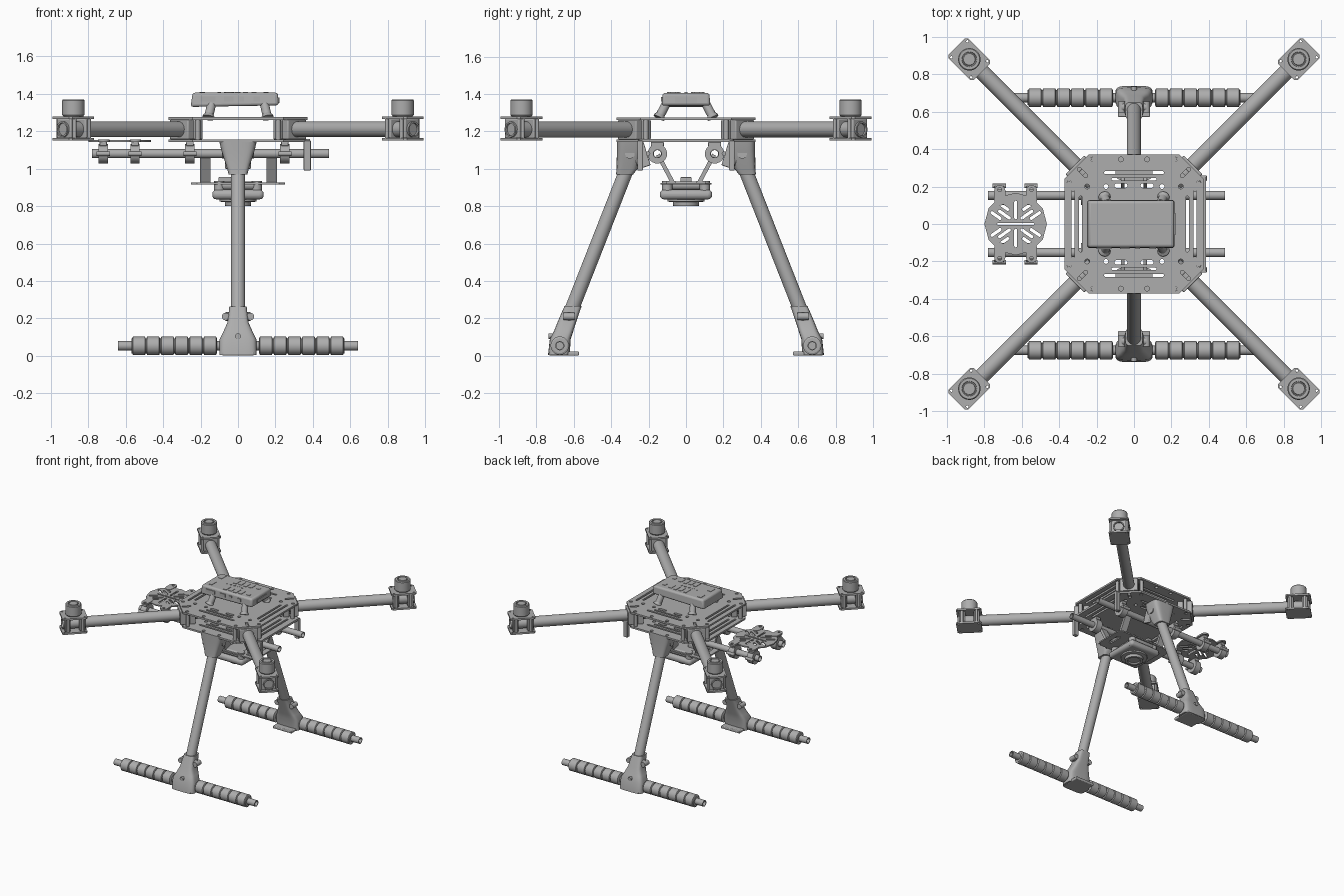
import bpy, bmesh
from math import sin, cos, pi, radians, atan2, hypot
from mathutils import Vector, Matrix

if "Cube" in bpy.data.objects:
    bpy.data.objects.remove(bpy.data.objects["Cube"])

GREY = (0.42, 0.42, 0.42, 1)
grey = bpy.data.materials.new("plain grey")
grey.use_nodes = True
grey.diffuse_color = GREY
grey.node_tree.nodes["Principled BSDF"].inputs["Base Color"].default_value = GREY
parts = []


def add(name, mesh, bevel=0):
    mesh.materials.clear()
    mesh.materials.append(grey)
    ob = bpy.data.objects.new(name, mesh)
    bpy.context.collection.objects.link(ob)
    if bevel:
        mod = ob.modifiers.new("bevel", "BEVEL")
        mod.width, mod.segments = bevel, 3
    parts.append(ob)
    return ob


def finish(name, bm, bevel=0):
    bmesh.ops.recalc_face_normals(bm, faces=bm.faces)
    mesh = bpy.data.meshes.new(name)
    bm.to_mesh(mesh)
    bm.free()
    return add(name, mesh, bevel)


def box(name, centre, size, angle=0, axis="Z", bevel=0):
    bm = bmesh.new()
    m = Matrix.Translation(centre) @ Matrix.Rotation(angle, 4, axis) @ Matrix.Diagonal((*size, 1))
    bmesh.ops.create_cube(bm, size=1, matrix=m)
    return finish(name, bm, bevel)


def skin(bm, rings, closed=False):
    n = len(rings[0])
    pairs = list(zip(rings, rings[1:])) + ([(rings[-1], rings[0])] if closed else [])
    for a, b in pairs:
        for i in range(n):
            j = (i + 1) % n
            bm.faces.new((a[i], a[j], b[j], b[i]))
    if not closed:
        bm.faces.new(rings[0])
        bm.faces.new(rings[-1])


def lathe(name, start, end, profile, closed=False, n=28):
    """Turn (distance, radius) pairs around the line from start to end."""
    start, end = Vector(start), Vector(end)
    rot = (end - start).to_track_quat("Z", "Y")
    bm = bmesh.new()
    rings = [[bm.verts.new(start + rot @ Vector((r * cos(2 * pi * i / n), r * sin(2 * pi * i / n), t)))
              for i in range(n)] for t, r in profile]
    skin(bm, rings, closed)
    return finish(name, bm)


def tube(name, start, end, r, inner=0.75):
    d = (Vector(end) - Vector(start)).length
    return lathe(name, start, end, [(0, r * inner), (0, r), (d, r), (d, r * inner)], True)


def rod(name, start, end, r):
    return lathe(name, start, end, [(0, r), ((Vector(end) - Vector(start)).length, r)])


def loft(name, sections, power=0.45, n=32):
    """Stack rounded rectangles given as (z, y, half width, half depth)."""
    def rnd(v):
        return (1 if v > 0 else -1) * abs(v) ** power
    bm = bmesh.new()
    rings = [[bm.verts.new((hx * rnd(cos(2 * pi * (i + .5) / n)), y + hy * rnd(sin(2 * pi * (i + .5) / n)), z))
              for i in range(n)] for z, y, hx, hy in sections]
    skin(bm, rings)
    return finish(name, bm)


def slot(x, y, length, width, angle=0):
    """Outline of a round ended slot; zero length gives a round hole."""
    pts = []
    for side in (1, -1):
        for k in range(7):
            a = (k / 6 - .5) * pi
            u = side * (max(length - width, 0) / 2 + width / 2 * cos(a))
            v = side * width / 2 * sin(a)
            pts.append((x + u * cos(angle) - v * sin(angle), y + u * sin(angle) + v * cos(angle)))
    return pts


def plate(name, outlines, z, thick, loc=(0, 0), angle=0):
    """Flat sheet: first outline is the rim, the others are openings."""
    cu = bpy.data.curves.new(name, "CURVE")
    cu.dimensions, cu.fill_mode, cu.extrude = "2D", "BOTH", thick / 2
    for pts in outlines:
        sp = cu.splines.new("POLY")
        sp.points.add(len(pts) - 1)
        for p, (x, y) in zip(sp.points, pts):
            p.co = (x, y, 0, 1)
        sp.use_cyclic_u = True
    tmp = bpy.data.objects.new(name + "_curve", cu)
    bpy.context.collection.objects.link(tmp)
    bpy.context.view_layer.update()
    mesh = bpy.data.meshes.new_from_object(tmp.evaluated_get(bpy.context.evaluated_depsgraph_get()))
    bpy.data.objects.remove(tmp)
    mesh.transform(Matrix.Translation((*loc, z)) @ Matrix.Rotation(angle, 4, "Z"))
    return add(name, mesh)


def chamfered(hx, hy, c):
    return [(hx, hy - c), (hx - c, hy), (c - hx, hy), (-hx, hy - c),
            (-hx, c - hy), (c - hx, -hy), (hx - c, -hy), (hx, c - hy)]


# Body plates with slots and screw holes
holes = []
for s in (1, -1):
    holes += [slot(0, s * .275, .32, .016), slot(0, s * .24, .24, .014),
              slot(s * .325, 0, .36, .016, pi / 2), slot(s * .285, 0, .30, .016, pi / 2)]
    for t in (1, -1):
        holes += [slot(s * x, t * y, 0, .026) for x, y in
                  ((.07, .345), (.22, .345), (.345, .22), (.25, .2), (.15, .2))]
        holes += [slot(s * .07, t * .205, .07, .024), slot(s * .275, t * .275, .07, .02, s * t * pi / 4)]
rim = chamfered(.372, .372, .13)
plate("top_plate", [rim] + holes, 1.268, .014)
plate("bottom_plate", [rim] + holes, 1.15, .014)
box("side_strip", (.368, 0, 1.15), (.034, .5, .016))

for sx in (1, -1):
    for sy in (1, -1):
        turn = atan2(sy, sx)

        def along(r, z):
            return (r * cos(turn), r * sin(turn), z)
        # Arms and their body clamps
        tube("arm", along(.31, 1.21), along(1.33, 1.21), .042, .8)
        for r in (.355, .425):
            box("arm_clamp", along(r, 1.209), (.045, .14, .105), turn, bevel=.006)
        rod("standoff", (sx * .215, sy * .345, 1.15), (sx * .215, sy * .345, 1.27), .014)
        rod("standoff", (sx * .345, sy * .215, 1.15), (sx * .345, sy * .215, 1.27), .014)
        # Motor mounts
        c = along(1.244, 0)[:2]
        mount_holes = [slot(a * .075, b * .06, 0, .014) for a in (1, -1) for b in (1, -1)]
        for z in (1.157, 1.273):
            plate("mount_plate", [chamfered(.095, .075, .012)] + mount_holes, z, .014, c, turn)
        for r in (1.185, 1.295):
            box("mount_clamp", along(r, 1.215), (.045, .11, .104), turn, bevel=.006)
            for w in (.06, -.06):
                x, y, _ = along(r, 0)
                x, y = x - w * sin(turn), y + w * cos(turn)
                rod("mount_post", (x, y, 1.155), (x, y, 1.275), .01)
        lathe("motor", (*c, 1.278), (*c, 1.4),
              [(0, .052), (.01, .06), (.086, .06), (.092, .055), (.092, .04), (.084, .038), (.084, .033), (.092, .031)])

# Landing gear
for s in (1, -1):
    tube("leg", (0, s * .284, 1.08), (0, s * .665, .11), .038)
    loft("leg_bracket", [(1.145, s * .3, .1, .07), (1.1, s * .3, .09, .07),
                         (1.0, s * .315, .058, .056), (.97, s * .328, .05, .046)])
    rod("bracket_pivot", (-.085, s * .3, 1.08), (.085, s * .3, 1.08), .026)
    for x in (-.06, .06):
        box("bracket_cheek", (x, s * .243, 1.075), (.02, .07, .14), s * -.3, "X", .006)
    loft("foot", [(.004, s * .68, .1, .058), (.09, s * .672, .098, .056), (.13, s * .655, .078, .052),
                  (.18, s * .637, .056, .05), (.265, s * .604, .046, .046)])
    box("foot_toe", (0, s * .652, .012), (.17, .16, .022), bevel=.006)
    for x in (-.066, .066):
        rod("foot_bolt", (x, s * .655, .21), (x, s * .595, .21), .02)
        rod("foot_ear", (x * .6, s * .625, .21), (x, s * .625, .21), .024)
    rod("foot_screw", (0, s * .7, .105), (0, s * .735, .105), .015)
    tube("skid_bar", (-.64, s * .675, .054), (.64, s * .675, .054), .025)
    for side in (1, -1):
        for k in range(6):
            a = .113 + k * .076
            lathe("skid_sleeve", (side * a, s * .675, .054), (side, s * .675, .054),
                  [(0, .04), (.004, .049), (.068, .049), (.072, .04), (.076, .04)])

# Payload rails with hanging clamps
for s in (1, -1):
    y = s * .153
    tube("rail", (-.78, y, 1.08), (.485, y, 1.08), .024, .8)
    for x in (-.72, -.55, -.257, .25):
        tube("rail_clamp", (x - .025, y, 1.08), (x + .025, y, 1.08), .052, .46)
        box("clamp_lug", (x, y, 1.132), (.04, .07, .022), bevel=.004)
        rod("clamp_collar", (x - .035, y + s * .05, 1.08), (x + .035, y + s * .05, 1.08), .012)
    box("side_tab", (.37, s * .245, 1.07), (.038, .03, .16), bevel=.005)

    # Straps down to the hanging camera deck
    for x in (-.175, .18):
        lean = atan2(.08, .15)
        box("hanger_strap", (x, s * .11, 1.0), (.055, .022, hypot(.08, .15)), -s * lean, "X")
        box("hanger_foot", (x, s * .08, .927), (.055, .05, .014))

# Side tray
cx = -.632
openings = [slot(cx, 0, .2, .012)]
for s in (1, -1):
    openings.append(slot(cx, s * .075, .1, .016, pi / 2))
    for t in (1, -1):
        openings += [slot(cx + t * .06, s * .05, .08, .017, s * t * radians(35)),
                     slot(cx + t * .105, s * .045, .07, .017, s * t * radians(35)),
                     slot(cx + t * .06, s * .09, .06, .017, s * t * radians(35))]
        plate("tray_tab", [slot(0, 0, .11, .06, pi / 2), slot(0, s * .03, 0, .02)], 1.149, .012,
              (cx + t * .085, s * .153))
plate("tray", [slot(cx, 0, 0, .334)] + openings, 1.147, .01)

# Camera under the body
plate("camera_deck", [chamfered(.25, .135, .03)] +
      [slot(s * .19, 0, .12, .03, pi / 2) for s in (1, -1)], .92, .01)
box("camera_upper", (0, 0, .91), (.2, .25, .045), bevel=.02)
box("camera_lower", (0, 0, .862), (.275, .28, .052), bevel=.022)
for sx in (1, -1):
    for sy in (1, -1):
        rod("camera_damper", (sx * .1, sy * .1, .84), (sx * .1, sy * .1, .935), .028)
lathe("camera_lens", (0, 0, .84), (0, 0, .8), [(0, .1), (.016, .1), (.018, .07), (.04, .068), (.04, .05), (.03, .045)])
box("camera_head", (-.07, 0, .94), (.07, .06, .03), bevel=.006)

# Flight controller on splayed feet
case = box("controller_case", (-.018, 0, 1.368), (.47, .26, .076))
for v in case.data.vertices:
    if v.co.z > 1.37:
        v.co.x = v.co.x * .97 + .003
        v.co.y *= .96
    elif v.co.x > 0:
        v.co.z += .008
mod = case.modifiers.new("bevel", "BEVEL")
mod.width, mod.segments = .014, 3
for sx in (1, -1):
    for sy in (1, -1):
        lathe("controller_foot", (sx * .158, sy * .145, 1.272), (sx * .14, sy * .105, 1.35),
              [(0, .032), (.008, .032), (.02, .024), (.08, .024)])
for y in (-.07, .06):
    for k in range(4):
        box("controller_port", (-.05 + k * .045, y, 1.405), (.028, .065 - .01 * (k % 2), .008))
    box("controller_port", (-.19, y + .01, 1.405), (.03, .06, .008))
    box("controller_port", (.15, y, 1.405), (.025, .03, .008))
for k in range(5):
    rod("controller_light", (-.1 + k * .035, 0, 1.4), (-.1 + k * .035, 0, 1.409), .009)
box("side_socket", (.217, 0, 1.366), (.008, .12, .03))
for x, w in ((-.16, .08), (-.05, .05), (.02, .025), (.1, .035)):
    box("front_socket", (x, -.129, 1.372), (w, .008, .025))

# Smooth round surfaces, keep edges crisp
bpy.ops.object.select_all(action="DESELECT")
for ob in parts:
    ob.select_set(True)
bpy.context.view_layer.objects.active = parts[0]
bpy.ops.object.shade_smooth_by_angle(angle=radians(32))
